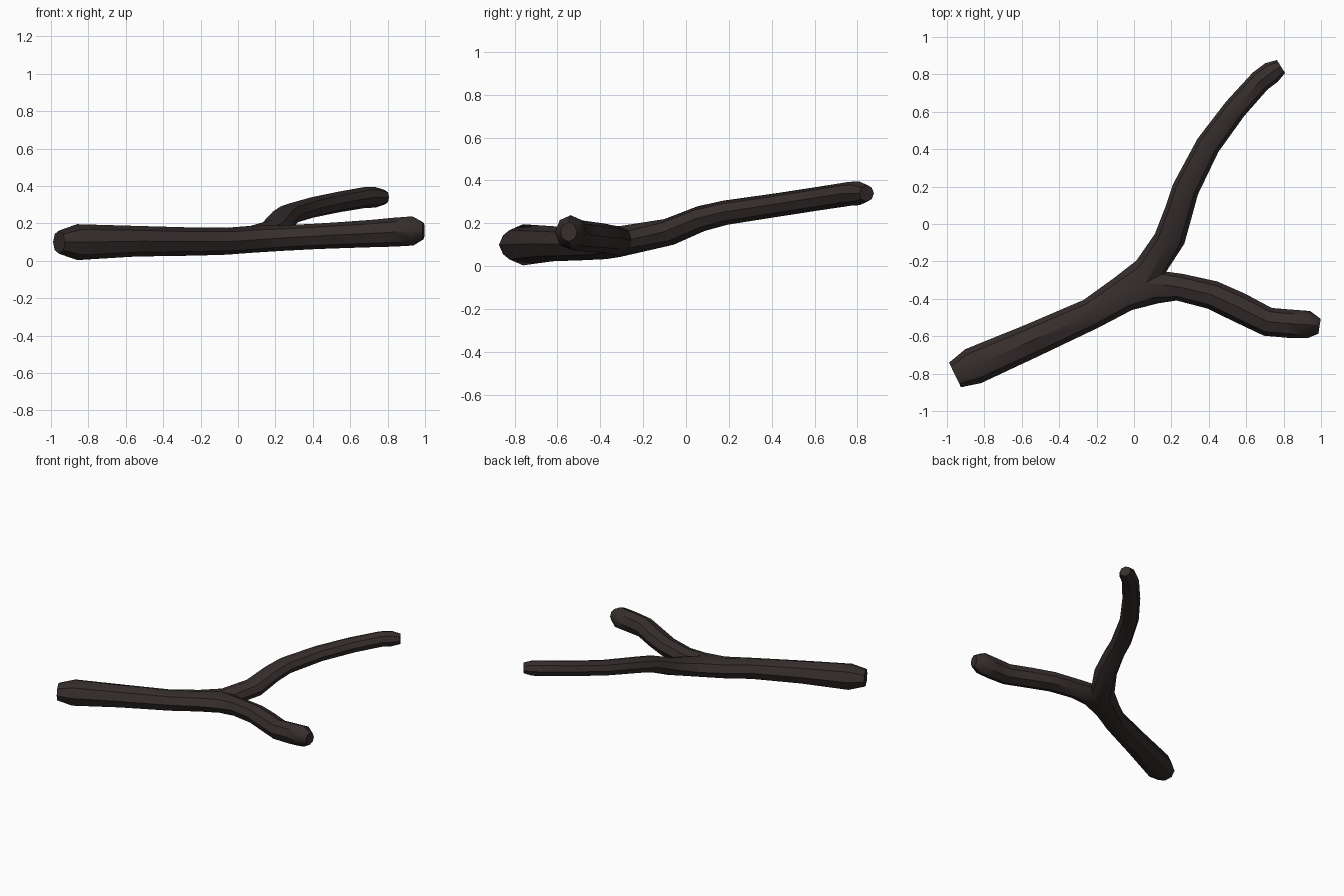
import bpy, bmesh, math
from mathutils import Vector

if "Cube" in bpy.data.objects:
    bpy.data.objects.remove(bpy.data.objects["Cube"])

SIDES = 8
bark = bpy.data.materials.new("dark_bark")
bark.diffuse_color = (0.036, 0.027, 0.026, 1)
bark.use_nodes = True
bark.node_tree.nodes["Principled BSDF"].inputs["Base Color"].default_value = bark.diffuse_color

bm = bmesh.new()


def ring(p, tangent):
    """Octagonal ring: index 0 is left, 2 is top, 4 is right, 6 is bottom."""
    x, y, z, w, h = p
    t = Vector(tangent).normalized()
    side = Vector((-t.y, t.x, 0)).normalized()
    up = t.cross(side)
    out = []
    for k in range(SIDES):
        a = k * math.tau / SIDES
        out.append(bm.verts.new(Vector((x, y, z)) + side * w * math.cos(a) + up * h * math.sin(a)))
    return out


def bridge(a, b):
    for k in range(SIDES):
        j = (k + 1) % SIDES
        bm.faces.new((a[k], a[j], b[j], b[k]))


def path_rings(pts):
    c = [Vector(p[:3]) for p in pts]
    rings = []
    for i, p in enumerate(pts):
        d0 = (c[i] - c[i - 1]).normalized() if i else Vector()
        d1 = (c[i + 1] - c[i]).normalized() if i + 1 < len(c) else Vector()
        rings.append(ring(p, d0 + d1))
    for a, b in zip(rings, rings[1:]):
        bridge(a, b)
    return rings


# Main stem: x, y, z, half width, half height
stem = path_rings([
    (-0.957, -0.807, 0.100, 0.073, 0.062),
    (-0.860, -0.760, 0.100, 0.100, 0.096),
    (-0.550, -0.625, 0.105, 0.091, 0.082),
    (-0.230, -0.480, 0.103, 0.084, 0.075),
    (-0.060, -0.375, 0.105, 0.098, 0.072),
    (0.070, -0.310, 0.115, 0.128, 0.072),
])
# Long rising branch
long_branch = path_rings([
    (0.190, -0.080, 0.160, 0.083, 0.064),
    (0.240, 0.070, 0.222, 0.075, 0.060),
    (0.275, 0.185, 0.250, 0.072, 0.057),
    (0.395, 0.420, 0.285, 0.066, 0.055),
    (0.540, 0.615, 0.315, 0.062, 0.055),
    (0.675, 0.765, 0.338, 0.060, 0.056),
    (0.735, 0.810, 0.340, 0.060, 0.055),
    (0.786, 0.842, 0.340, 0.041, 0.038),
])
# Short branch
short_branch = path_rings([
    (0.245, -0.338, 0.122, 0.073, 0.068),
    (0.420, -0.380, 0.131, 0.077, 0.068),
    (0.560, -0.445, 0.138, 0.080, 0.070),
    (0.715, -0.523, 0.146, 0.077, 0.073),
    (0.830, -0.533, 0.153, 0.076, 0.077),
    (0.935, -0.538, 0.160, 0.073, 0.078),
    (0.992, -0.547, 0.160, 0.040, 0.045),
])

# Fork: the last stem ring is split by a seam of crotch points
s = stem[-1]
c = [bm.verts.new(v) for v in ((0.150, -0.268, 0.165), (0.172, -0.255, 0.125), (0.150, -0.268, 0.085))]
bridge([s[0], s[1], s[2], c[0], c[1], c[2], s[6], s[7]], long_branch[0])
bridge([c[1], c[0], s[2], s[3], s[4], s[5], s[6], c[2]], short_branch[0])

# Cut ends
for end in (stem[0], long_branch[-1], short_branch[-1]):
    bm.faces.new(end)
bmesh.ops.recalc_face_normals(bm, faces=bm.faces)

me = bpy.data.meshes.new("forked_branch")
bm.to_mesh(me)
bm.free()
me.materials.append(bark)
obj = bpy.data.objects.new("forked_branch", me)
bpy.context.collection.objects.link(obj)
bpy.context.view_layer.objects.active = obj
obj.select_set(True)
bpy.ops.object.shade_smooth_by_angle(angle=math.radians(40))
